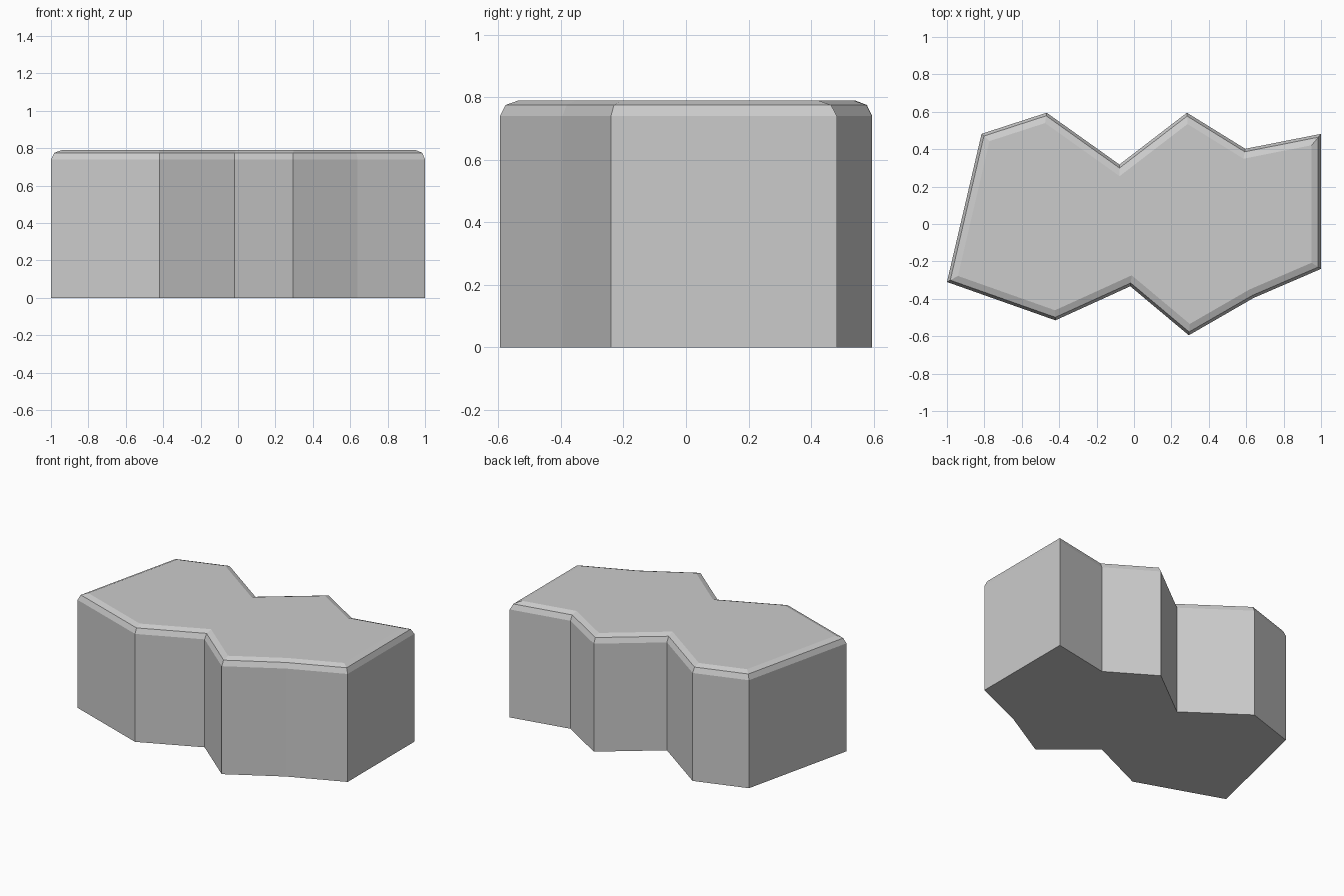
import bpy
from mathutils import Vector

if "Cube" in bpy.data.objects:
    bpy.data.objects.remove(bpy.data.objects["Cube"])

# Plan outline of the block, counter-clockwise
OUTLINE = [Vector(p) for p in (
    (-1, -0.31), (-0.42, -0.515), (-0.02, -0.333), (0.293, -0.595),
    (0.64, -0.395), (1, -0.24), (1, 0.482), (0.595, 0.402),
    (0.283, 0.595), (-0.078, 0.318), (-0.467, 0.595), (-0.815, 0.482))]

# Edge profile: (inset, height) from the base up over the rounded rim
PROFILE = [(0, 0), (0, 0.74), (0.015, 0.775), (0.05, 0.79)]


def inset(points, d):
    """Offset every side inward by d with mitred corners."""
    result = []
    for i, p in enumerate(points):
        a = (p - points[i - 1]).normalized()
        b = (points[(i + 1) % len(points)] - p).normalized()
        na, nb = Vector((-a.y, a.x)), Vector((-b.y, b.x))
        result.append(p + (na + nb) * d / (1 + na.dot(nb)))
    return result


# Stack the rings and close them with walls, base and top
n = len(OUTLINE)
verts = [(p.x, p.y, z) for d, z in PROFILE for p in inset(OUTLINE, d)]
faces = [(r * n + i, r * n + (i + 1) % n, (r + 1) * n + (i + 1) % n, (r + 1) * n + i)
         for r in range(len(PROFILE) - 1) for i in range(n)]
faces.append(tuple(reversed(range(n))))
faces.append(tuple(range((len(PROFILE) - 1) * n, len(PROFILE) * n)))

mesh = bpy.data.meshes.new("stone_block")
mesh.from_pydata(verts, [], faces)
mesh.update()
block = bpy.data.objects.new("stone_block", mesh)
bpy.context.collection.objects.link(block)
